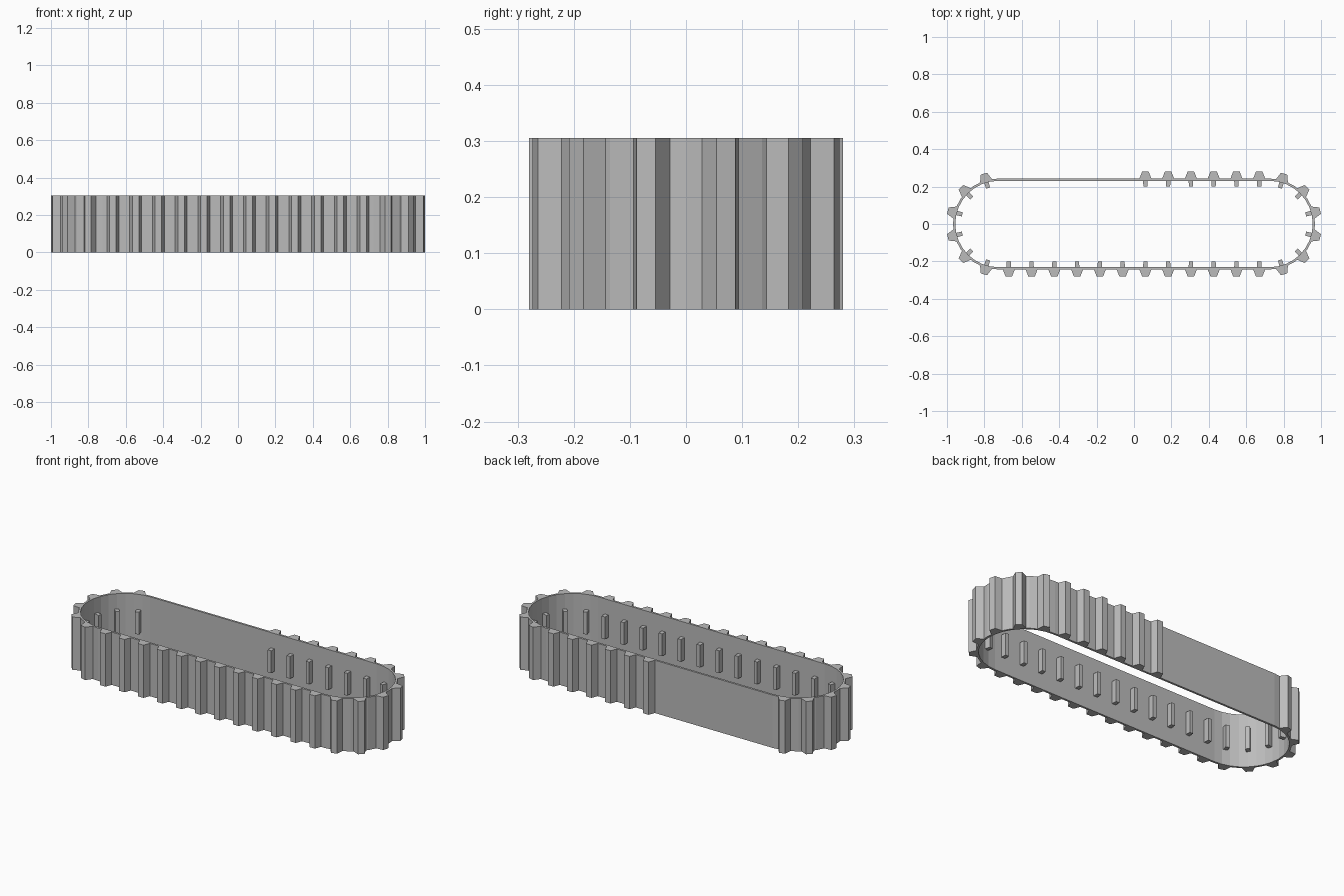
import bpy, bmesh
from math import pi, sin, cos
from mathutils import Matrix, Vector

if "Cube" in bpy.data.objects:
    bpy.data.objects.remove(bpy.data.objects["Cube"], do_unlink=True)

HEIGHT = 0.305
RADIUS = 0.236            # pitch line radius of the rounded ends
PITCH = 0.1217            # spacing of links along the belt
LINKS = 36
STRAIGHT = (LINKS * PITCH - 2 * pi * RADIUS) / 4   # half length of straight run
ARC_STEPS = 16

rubber = bpy.data.materials.new("track_grey")
rubber.use_nodes = True
grey = (0.5, 0.5, 0.5, 1)
rubber.diffuse_color = grey
rubber.node_tree.nodes["Principled BSDF"].inputs["Base Color"].default_value = grey


def finish(name, bm):
    bmesh.ops.recalc_face_normals(bm, faces=bm.faces)
    mesh = bpy.data.meshes.new(name)
    bm.to_mesh(mesh)
    bm.free()
    mesh.materials.append(rubber)
    obj = bpy.data.objects.new(name, mesh)
    bpy.context.collection.objects.link(obj)
    return obj


def stadium(radius):
    pts = []
    for side in (1, -1):
        for i in range(ARC_STEPS + 1):
            a = pi * i / ARC_STEPS
            pts.append((side * (STRAIGHT + radius * sin(a)), side * radius * cos(a)))
    return pts


def link_frame(distance):
    """Frame on the belt: local y points outward, origin on the end-arc axis."""
    half = 2 * STRAIGHT + pi * RADIUS
    flip = distance >= half
    d = distance % half
    if d <= 2 * STRAIGHT:
        frame = Matrix.Translation((d - STRAIGHT, 0, 0))
    else:
        angle = (d - 2 * STRAIGHT) / RADIUS
        frame = Matrix.Translation((STRAIGHT, 0, 0)) @ Matrix.Rotation(-angle, 4, 'Z')
    return Matrix.Rotation(pi, 4, 'Z') @ frame if flip else frame


def prism(bm, frame, base_half, tip_half, y_base, y_tip, z0, z1):
    outline = [(-base_half, y_base), (base_half, y_base), (tip_half, y_tip), (-tip_half, y_tip)]
    low, high = [[bm.verts.new(frame @ Vector((x, y, z))) for x, y in outline] for z in (z0, z1)]
    bm.faces.new(low)
    bm.faces.new(high)
    for i in range(4):
        j = (i + 1) % 4
        bm.faces.new((low[i], low[j], high[j], high[i]))


# Thin continuous belt
bm = bmesh.new()
rings = [[bm.verts.new((x, y, z)) for x, y in stadium(r)]
         for r, z in ((0.243, 0), (0.243, HEIGHT), (0.231, HEIGHT), (0.231, 0))]
count = len(rings[0])
for k in range(4):
    a, b = rings[k], rings[(k + 1) % 4]
    for i in range(count):
        j = (i + 1) % count
        bm.faces.new((a[i], a[j], b[j], b[i]))
finish("belt", bm)

# Outer tread lugs and inner guide teeth, evenly spaced round the belt
lugs, teeth = bmesh.new(), bmesh.new()
for n in range(LINKS):
    frame = link_frame(STRAIGHT + (n + 0.5) * PITCH)
    prism(lugs, frame, 0.034, 0.0175, 0.238, 0.28, 0, HEIGHT)
    prism(teeth, frame, 0.012, 0.011, 0.236, 0.2, 0.088, 0.217)
finish("tread_lugs", lugs)
finish("guide_teeth", teeth)
